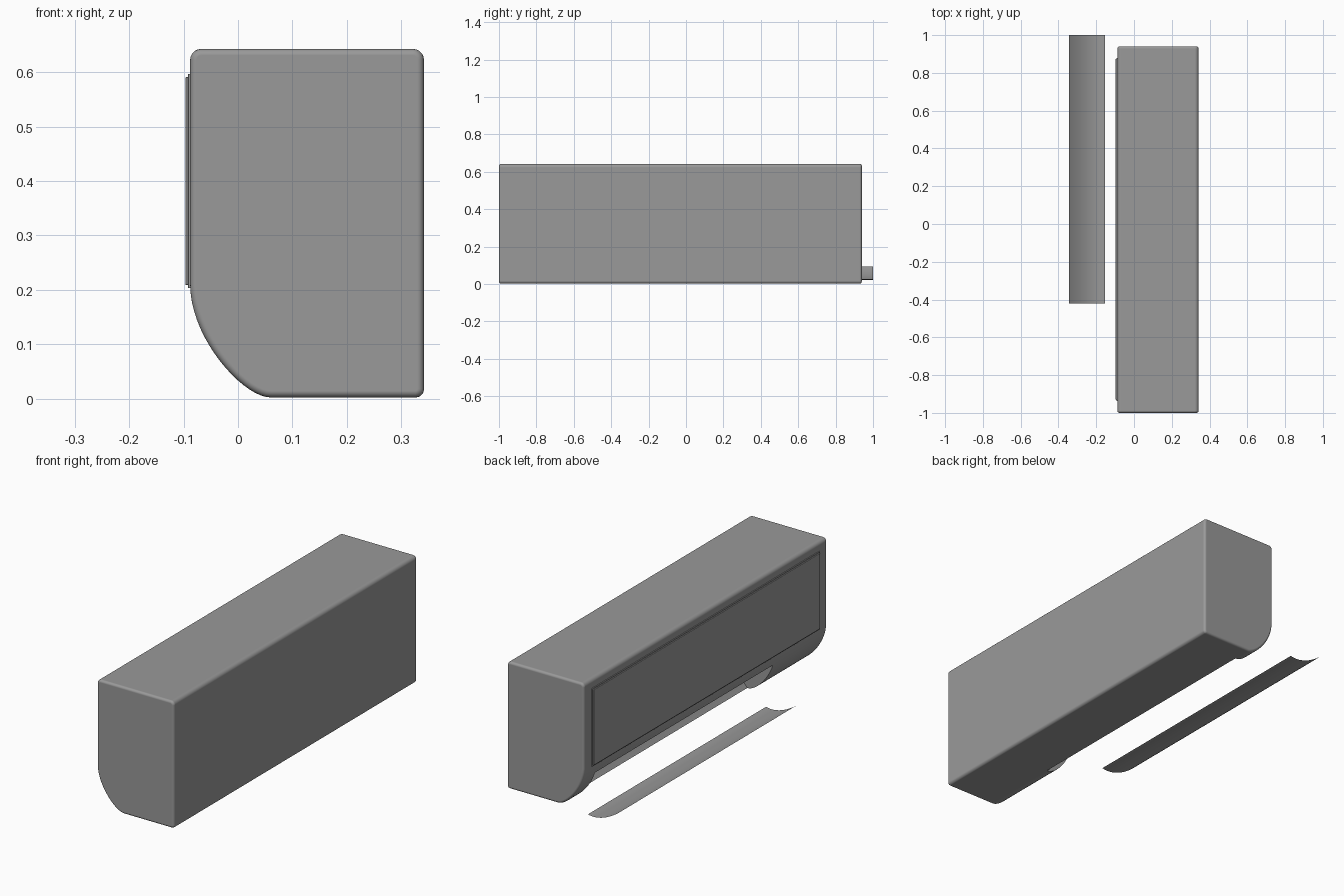
import bpy, bmesh, math
from mathutils import Vector

old = bpy.data.objects.get("Cube")
if old:
    bpy.data.objects.remove(old, do_unlink=True)

# One plain grey for every part
grey = bpy.data.materials.new("plain_grey")
grey.use_nodes = True
COLOUR = (0.32, 0.32, 0.32, 1)
grey.diffuse_color = COLOUR
grey.node_tree.nodes["Principled BSDF"].inputs["Base Color"].default_value = COLOUR


def arc(cx, cz, r, start, end, steps=5):
    """Points on a circular arc in the xz plane, angles in degrees."""
    angles = [math.radians(start + (end - start) * i / steps) for i in range(steps + 1)]
    return [(cx + r * math.cos(a), cz + r * math.sin(a)) for a in angles]


def bezier(p0, p1, p2, p3, steps):
    """Points on a cubic curve in the xz plane."""
    pts = []
    for i in range(steps + 1):
        t, u = i / steps, 1 - i / steps
        p = (Vector(p0) * u**3 + Vector(p1) * 3 * u * u * t
             + Vector(p2) * 3 * u * t * t + Vector(p3) * t**3)
        pts.append(tuple(p))
    return pts


def inset(pts, d):
    """Move a clockwise xz profile inwards by d."""
    out = []
    for i, p in enumerate(pts):
        a = (Vector(p) - Vector(pts[i - 1])).normalized()
        b = (Vector(pts[(i + 1) % len(pts)]) - Vector(p)).normalized()
        na, nb = Vector((a.y, -a.x)), Vector((b.y, -b.x))
        out.append(tuple(Vector(p) + (na + nb) * d / (1 + na.dot(nb))))
    return out


def loft(name, sections, closed=True):
    """Skin a list of (y, xz points) sections, capped when closed."""
    bm = bmesh.new()
    rows = [[bm.verts.new((x, y, z)) for x, z in pts] for y, pts in sections]
    n = len(rows[0])
    for low, high in zip(rows, rows[1:]):
        for i in range(n if closed else n - 1):
            j = (i + 1) % n
            bm.faces.new((low[i], low[j], high[j], high[i]))
    if closed:
        bm.faces.new(rows[0])
        bm.faces.new(rows[-1])
        bmesh.ops.recalc_face_normals(bm, faces=bm.faces[:])
    mesh = bpy.data.meshes.new(name)
    bm.to_mesh(mesh)
    bm.free()
    mesh.materials.append(grey)
    ob = bpy.data.objects.new(name, mesh)
    bpy.context.collection.objects.link(ob)
    return ob


def activate(ob):
    bpy.ops.object.select_all(action='DESELECT')
    ob.select_set(True)
    bpy.context.view_layer.objects.active = ob


def smooth(ob):
    """Smooth shading that keeps large faces flat and sharp edges crisp."""
    activate(ob)
    bpy.ops.object.shade_smooth_by_angle(angle=math.radians(35))
    weighted = ob.modifiers.new("flat_faces", 'WEIGHTED_NORMAL')
    weighted.keep_sharp = True


# Housing: tall box with rounded ends and a curved lower front corner
LEFT, RIGHT, TOP, BASE = -0.088, 0.342, 0.643, 0.002
FRONT, BACK, RIM = -1.0, 0.94, 0.012
profile = (arc(LEFT + 0.02, TOP - 0.02, 0.02, 180, 90)
           + arc(RIGHT - 0.02, TOP - 0.02, 0.02, 90, 0)
           + arc(RIGHT - 0.015, BASE + 0.015, 0.015, 0, -90)
           + bezier((0.06, BASE), (0.01, BASE), (LEFT, 0.11), (LEFT, 0.21), 18))
rim = []
for step in range(5):
    a = math.radians(90 * step / 4)
    rim.append((RIM * (1 - math.sin(a)), inset(profile, RIM * (1 - math.cos(a)))))
housing = loft("housing", [(FRONT + y, pts) for y, pts in reversed(rim)][::1]
               and [(FRONT + RIM * (1 - math.sin(math.radians(90 - 22.5 * s))),
                     inset(profile, RIM * (1 - math.cos(math.radians(90 - 22.5 * s)))))
                    for s in range(5)]
               + [(BACK - RIM * (1 - math.sin(math.radians(22.5 * s))),
                   inset(profile, RIM * (1 - math.cos(math.radians(22.5 * s)))))
                  for s in range(5)])

# Air outlet cut into the curved corner
outlet = loft("outlet_cutter", [(y, [(-0.15, 0.155), (0.08, 0.155), (0.14, 0.11),
                                     (0.10, 0.045), (0.045, -0.02), (-0.15, -0.02)])
                                for y in (-0.58, 0.84)])
cut = housing.modifiers.new("outlet", 'BOOLEAN')
cut.object = outlet
cut.solver = 'EXACT'
activate(housing)
bpy.ops.object.modifier_apply(modifier=cut.name)
bpy.data.objects.remove(outlet, do_unlink=True)
smooth(housing)


# Front panel: a thin backing plate with a slightly smaller cover
def plate(name, x0, x1, margin, width):
    z0, z1 = 0.203 + margin, 0.597 - margin
    outline = [(x0, z0), (x0, z1), (x1, z1), (x1, z0)]
    ob = loft(name, [(-0.937 + margin, outline), (0.88 - margin, outline)])
    bev = ob.modifiers.new("rim", 'BEVEL')
    bev.width = width
    bev.segments = 2
    smooth(ob)


plate("panel_backing", -0.092, -0.08, 0.0, 0.001)
plate("panel_cover", -0.097, -0.085, 0.006, 0.0015)

# Loose curved flap lying beside the housing
curve = bezier((-0.344, 0.095), (-0.27, 0.032), (-0.20, 0.012), (-0.153, 0.026), 16)
flap = loft("outlet_flap", [(-0.42, curve), (1.0, curve)], closed=False)
smooth(flap)
